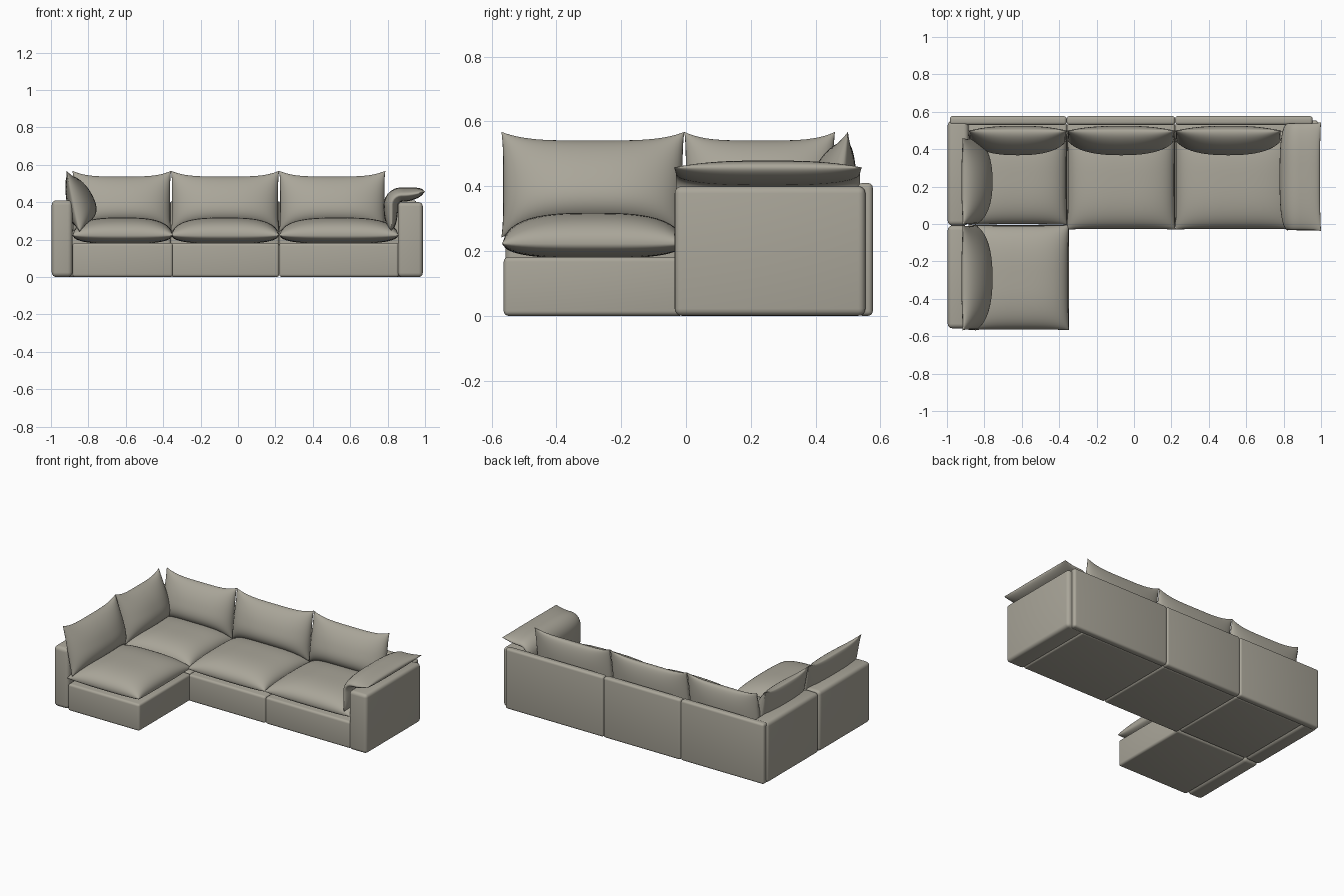
import bpy, bmesh, math
from mathutils import Vector

if "Cube" in bpy.data.objects:
    bpy.data.objects.remove(bpy.data.objects["Cube"])

fabric = bpy.data.materials.new("warm grey fabric")
fabric.diffuse_color = (0.40, 0.38, 0.32, 1)
fabric.use_nodes = True
fabric.node_tree.nodes["Principled BSDF"].inputs["Base Color"].default_value = fabric.diffuse_color


def finish(name, bm, angle):
    bmesh.ops.recalc_face_normals(bm, faces=bm.faces)
    me = bpy.data.meshes.new(name)
    bm.to_mesh(me)
    bm.free()
    me.materials.append(fabric)
    me.polygons.foreach_set("use_smooth", [True] * len(me.polygons))
    me.set_sharp_from_angle(angle=math.radians(angle))
    ob = bpy.data.objects.new(name, me)
    bpy.context.collection.objects.link(ob)
    return ob


def soft_box(name, x0, x1, y0, y1, z0, z1, r=0.015):
    """Upholstered block with rounded edges."""
    bm = bmesh.new()
    bmesh.ops.create_cube(bm, size=1)
    for v in bm.verts:
        v.co = ((x0 + x1) / 2 + v.co.x * (x1 - x0),
                (y0 + y1) / 2 + v.co.y * (y1 - y0),
                (z0 + z1) / 2 + v.co.z * (z1 - z0))
    bmesh.ops.bevel(bm, geom=bm.edges[:], offset=r, segments=4,
                    profile=0.5, affect='EDGES')
    return finish(name, bm, 40)


def pillow(name, surf, front, back, power=2, expo=0.5, bias=0.0, pinch=(0, 0), n=28):
    """Two bulged sheets joined at a seam; surf(u, v) gives point and normal."""
    bm = bmesh.new()
    s = [math.sin(math.pi / 2 * (2 * i / n - 1)) for i in range(n + 1)]
    sheets = []
    for side in (front, -back):
        grid = []
        for i, u in enumerate(s):
            row = []
            for j, v in enumerate(s):
                rim = i in (0, n) or j in (0, n)
                if rim and sheets:
                    row.append(sheets[0][i][j])
                    continue
                pu = u * (1 - pinch[0] * (1 - v ** 4))
                pv = v * (1 - pinch[1] * (1 - u ** 4))
                p, nrm = surf(pu, pv)
                t = max(0, (1 - abs(u) ** power) * (1 - abs(v) ** power)) ** expo
                row.append(bm.verts.new(p + nrm * side * t * (1 - bias * v)))
            grid.append(row)
        sheets.append(grid)
        for i in range(n):
            for j in range(n):
                bm.faces.new((grid[i][j], grid[i + 1][j], grid[i + 1][j + 1], grid[i][j + 1]))
    return finish(name, bm, 60)


def plane(c, a, b):
    """Flat seam sheet: centre c, half axes a and b."""
    c, a, b = Vector(c), Vector(a), Vector(b)
    nrm = a.cross(b).normalized()
    return lambda u, v: (c + a * u + b * v, nrm)


# Seat bases and seat cushions: x0, x1, y0, y1
seats = {
    "corner": (-0.885, -0.358, -0.005, 0.50),
    "middle": (-0.358, 0.22, -0.03, 0.50),
    "end": (0.22, 0.86, -0.03, 0.50),
    "chaise": (-0.885, -0.348, -0.568, -0.005),
}
for key, (x0, x1, y0, y1) in seats.items():
    soft_box(key + "_base", x0, x1, y0 + 0.005, y1 + (0.04 if y1 > 0.1 else 0), 0, 0.182)
    pillow(key + "_seat_cushion",
           plane(((x0 + x1) / 2, (y0 + y1) / 2, 0.222), ((x1 - x0) / 2, 0, 0), (0, (y1 - y0) / 2, 0)),
           0.096, 0.045, power=3, expo=0.45, pinch=(0.015, 0.015))

# Back panels
for key, x0, x1 in (("left", -0.985, -0.36), ("middle", -0.36, 0.22), ("right", 0.22, 0.955)):
    soft_box(key + "_back_panel", x0, x1, 0.53, 0.577, 0, 0.41)

# Arms
soft_box("chaise_arm", -0.996, -0.885, -0.558, -0.008, 0, 0.41, 0.025)
soft_box("corner_arm", -0.996, -0.885, -0.008, 0.552, 0, 0.41, 0.025)
soft_box("right_arm", 0.855, 0.988, -0.035, 0.554, 0, 0.40, 0.022)

# Back cushions along the rear, leaning backwards
for key, x0, x1 in (("left", -0.885, -0.358), ("middle", -0.358, 0.22), ("right", 0.22, 0.788)):
    pillow(key + "_back_cushion",
           plane(((x0 + x1) / 2, 0.475, 0.405), ((x1 - x0) / 2, 0, 0), (0.0, 0.025, 0.163)),
           0.095, 0.05, power=2.4, expo=0.5, bias=0.3, pinch=(0.02, 0.19))

# Back cushions along the left side
for key, y0, y1 in (("chaise", -0.57, -0.005), ("corner", -0.005, 0.46)):
    pillow(key + "_back_cushion",
           plane((-0.882, (y0 + y1) / 2, 0.405), (0, (y1 - y0) / 2, 0), (-0.035, 0, 0.163)),
           0.11, 0.035, power=2.4, expo=0.5, bias=0.3, pinch=(0.02, 0.17))


# Arm cushion folded over the right arm
def fold(u, v):
    flat, r, drop = 0.125, 0.055, 0.135
    arc = r * math.pi / 2
    d = (u + 1) / 2 * (flat + arc + drop)
    y = 0.253 + 0.29 * v
    if d < flat:
        return Vector((1.0 - d, y, 0.438 + 0.02 * (1 - d / flat) ** 2)), Vector((0, 0, 1))
    a = min((d - flat) / r, math.pi / 2)
    nrm = Vector((-math.sin(a), 0, math.cos(a)))
    p = Vector((0.875, y, 0.383)) + nrm * r
    p.z -= max(0, d - flat - arc)
    return p, nrm


pillow("arm_cushion", fold, 0.042, 0.036, power=3, expo=0.5, pinch=(0.03, 0.02), n=36)
